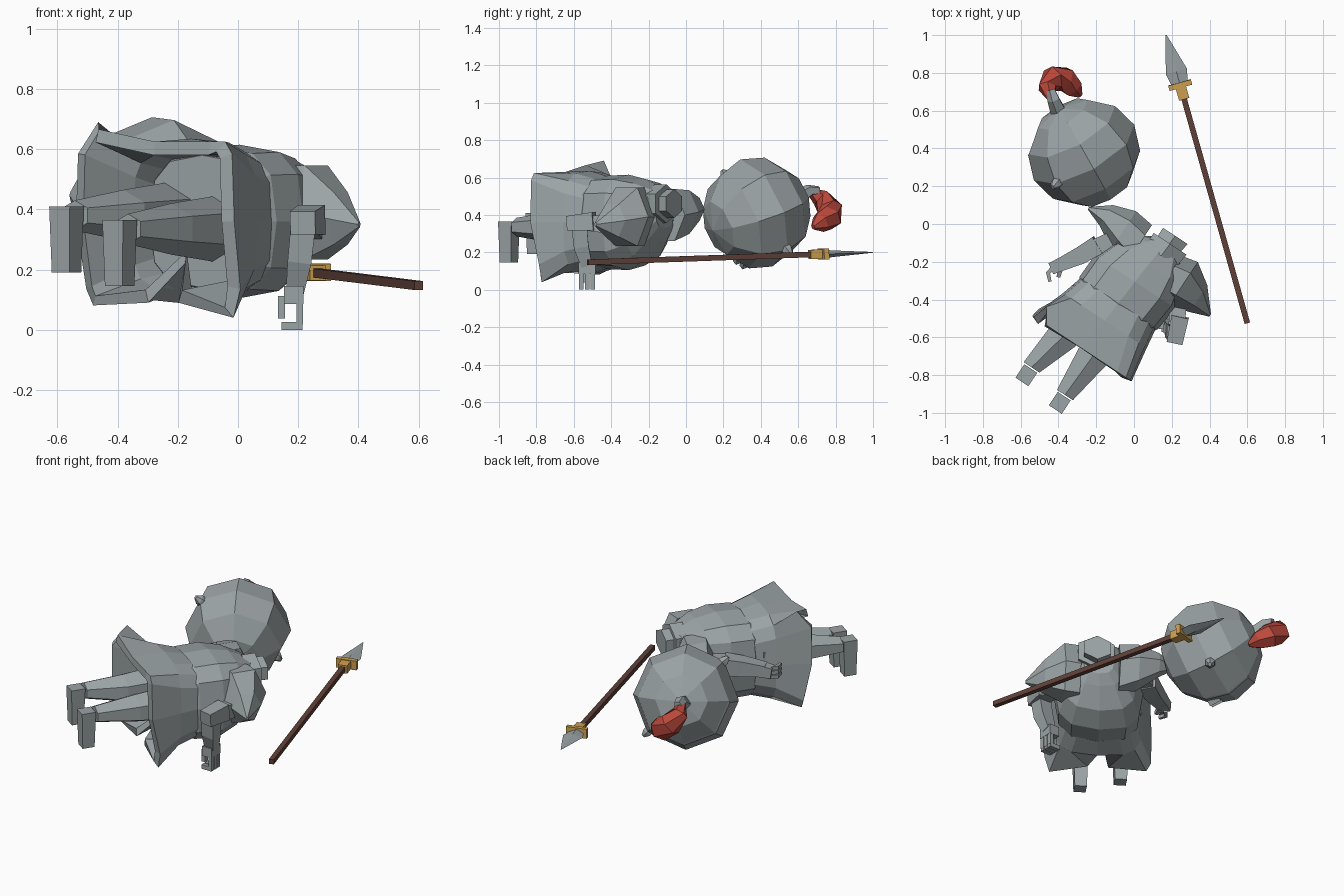
import bpy, bmesh, math
from mathutils import Vector as V, Matrix

if "Cube" in bpy.data.objects:
    bpy.data.objects.remove(bpy.data.objects["Cube"])

def mat(name, rgb):
    m = bpy.data.materials.new(name)
    m.diffuse_color = (*rgb, 1)
    m.use_nodes = True
    m.node_tree.nodes["Principled BSDF"].inputs["Base Color"].default_value = m.diffuse_color
    return m

STEEL = mat("steel grey", (0.33, 0.37, 0.38))
RED = mat("plume red", (0.50, 0.065, 0.045))
GOLD = mat("brass gold", (0.62, 0.35, 0.08))
WOOD = mat("dark wood", (0.115, 0.053, 0.04))

# body frame: a = across, b = towards the head, c = up (figure lies face down)
BODY = Matrix(((0.835, 0.55, 0, 0), (-0.55, 0.835, 0, -0.35), (0, 0, 1, 0.36), (0, 0, 0, 1)))

def finish(name, bm, m, frame=None):
    if frame:
        bm.transform(frame)
    bmesh.ops.recalc_face_normals(bm, faces=bm.faces)
    me = bpy.data.meshes.new(name)
    bm.to_mesh(me)
    bm.free()
    me.materials.append(m)
    ob = bpy.data.objects.new(name, me)
    bpy.context.collection.objects.link(ob)
    return ob

def loft(name, rings, m, frame=None, caps=(True, True)):
    bm = bmesh.new()
    rs = [[bm.verts.new(p) for p in r] for r in rings]
    n = len(rs[0])
    for r, s in zip(rs, rs[1:]):
        for i in range(n):
            j = (i + 1) % n
            bm.faces.new((r[i], r[j], s[j], s[i]))
    if caps[0]:
        bm.faces.new(rs[0])
    if caps[1]:
        bm.faces.new(rs[-1])
    return finish(name, bm, m, frame)

def oval(n, hw, hh, p=1.0, start=0.5):
    f = lambda v: math.copysign(abs(v) ** p, v) if abs(v) > 1e-6 else 0.0
    ts = [2 * math.pi * (i + start) / n for i in range(n)]
    return [(hw * f(math.cos(t)), hh * f(math.sin(t))) for t in ts]

def ring_b(b, a, c, hw, hh, n=12, p=0.7):
    return [(a + u, b, c + v) for u, v in oval(n, hw, hh, p, 0.0 if n >= 12 else 0.5)]

def tube(name, pts, radii, m, frame=None, n=4, up=(0, 0, 1), start=0.5):
    pts = [V(p) for p in pts]
    rings = []
    for i, p in enumerate(pts):
        d = (pts[min(i + 1, len(pts) - 1)] - pts[max(i - 1, 0)]).normalized()
        s = d.cross(V(up)).normalized()
        t = s.cross(d)
        r = radii[i] if isinstance(radii[i], tuple) else (radii[i], radii[i])
        rings.append([p + s * u + t * w for u, w in oval(n, *r, 1, start)])
    return loft(name, rings, m, frame)

def box(name, c, size, m, frame=None, taper=1.0):
    bm = bmesh.new()
    bmesh.ops.create_cube(bm, size=1)
    for v in bm.verts:
        k = taper if v.co.z < 0 else 1
        v.co = V((v.co.x * size[0] * k, v.co.y * size[1] * k, v.co.z * size[2])) + V(c)
    return finish(name, bm, m, frame)

# flared coat skirt, hollow, with a notch between the legs on the underside
hem = []
for i, (a, b, c) in enumerate(ring_b(-0.41, -0.06, 0, 0.315, 0.315, 16, 0.35)):
    if c < -0.1:
        b += 0.05
    if i in (11, 13):                       # sides of the notch
        a, c = -0.06 + (i - 12) * 0.06, -0.27
    if i == 12:                             # top of the notch
        b, c = b + 0.13, -0.14
    if i == 6:                              # raised far corner of the back panel
        b, c = b + 0.08, 0.33
    if i in (2, 3, 4):
        c = 0.265
    if i == 14:
        c = -0.32
    hem.append((a, b, c))
skirt = loft("coat_skirt", [hem, ring_b(-0.22, -0.04, 0, 0.265, 0.275, 16, 0.6),
                            ring_b(-0.08, -0.03, 0, 0.235, 0.24, 16, 0.7)], STEEL, BODY, (False, True))
sol = skirt.modifiers.new("thickness", 'SOLIDIFY')
sol.thickness = 0.045

# torso armour
loft("torso", [ring_b(-0.17, -0.03, 0.0, 0.21, 0.22), ring_b(-0.10, -0.03, 0.0, 0.25, 0.25),
               ring_b(0.04, -0.02, 0.0, 0.255, 0.255), ring_b(0.16, -0.01, 0.015, 0.215, 0.215),
               ring_b(0.25, 0.0, 0.05, 0.14, 0.14), ring_b(0.29, 0.01, 0.07, 0.09, 0.10)], STEEL, BODY)

# stacked collar
for i, (b0, b1, r) in enumerate([(0.23, 0.31, 0.115), (0.29, 0.36, 0.085)]):
    loft(f"collar_{i}", [ring_b(b0, 0.02, 0.10, r, r * 0.9, 6, 1), ring_b(b1, 0.025, 0.10, r * 1.05, r * 0.9, 6, 1)],
         STEEL, BODY)

# pointed shoulder guards
def pauldron(name, stations):
    loft(name, [[(a, b + u, c + w) for u, w in oval(6, rb, rc, 1, 0)]
                for a, b, c, rb, rc in stations], STEEL, BODY)

pauldron("right_shoulder_guard", [(0.11, 0.16, 0.03, 0.13, 0.18), (0.20, 0.17, 0.03, 0.14, 0.18),
                                  (0.31, 0.15, 0.01, 0.085, 0.10), (0.41, 0.11, -0.01, 0.008, 0.01)])
pauldron("left_shoulder_guard", [(-0.11, 0.21, 0.04, 0.13, 0.16), (-0.22, 0.235, 0.055, 0.12, 0.135),
                                 (-0.34, 0.25, 0.07, 0.065, 0.07), (-0.44, 0.23, 0.07, 0.008, 0.008)])

# legs and downward pointing feet
for side, a0, a1, c, b in (("left", -0.18, -0.228, 0.03, -0.69), ("right", 0.01, 0.0, -0.015, -0.715)):
    loft(side + "_leg", [ring_b(-0.15, a0, c - 0.01, 0.12, 0.11, 6, 1), ring_b(-0.42, a0, c - 0.01, 0.098, 0.085, 6, 1),
                         ring_b(b + 0.05, a1, c - 0.01, 0.058, 0.05, 6, 1)], STEEL, BODY)
    box(side + "_foot", (a1, b, c - 0.09), (0.082, 0.085, 0.22), STEEL, BODY, 0.85)

# right arm: upper arm, elbow guard, forearm, curled hand
tube("right_upper_arm", [(0.24, -0.36, 0.34), (0.225, -0.54, 0.36)], [0.065, 0.06], STEEL)
tube("right_elbow_guard", [(0.245, -0.49, 0.365), (0.215, -0.63, 0.355)], [(0.065, 0.07), (0.06, 0.055)], STEEL)
tube("right_forearm", [(0.215, -0.57, 0.33), (0.205, -0.56, 0.23), (0.19, -0.53, 0.13)],
     [0.058, 0.056, 0.042], STEEL, up=(0, 1, 0))
box("right_palm", (0.185, -0.53, 0.115), (0.065, 0.09, 0.06), STEEL)
for i in range(3):
    y = -0.56 + 0.031 * i
    box(f"right_finger_{i}", (0.205, y, 0.055), (0.022, 0.024, 0.075), STEEL)
    box(f"right_fingertip_{i}", (0.18, y, 0.013), (0.07, 0.024, 0.026), STEEL)
box("right_thumb", (0.145, -0.54, 0.075), (0.024, 0.03, 0.075), STEEL)

# left arm reaching to the side
tube("left_upper_arm", [(-0.06, -0.06, 0.41), (-0.22, -0.13, 0.41)], [0.065, 0.06], STEEL)
tube("left_forearm", [(-0.19, -0.11, 0.41), (-0.28, -0.165, 0.40), (-0.40, -0.22, 0.39)],
     [0.072, 0.066, 0.048], STEEL)
tube("left_palm", [(-0.38, -0.21, 0.39), (-0.435, -0.235, 0.38)], [0.05, 0.045], STEEL)
for i in range(3):
    z = 0.35 + 0.027 * i
    tube(f"left_finger_{i}", [(-0.42, -0.22, z), (-0.455, -0.26, z), (-0.445, -0.305, z)], [0.016, 0.016, 0.012], STEEL)
tube("left_thumb", [(-0.39, -0.24, 0.36), (-0.40, -0.28, 0.35)], [0.018, 0.014], STEEL)

# helmet frame: S = side, F = face, U = crown
U = V((-0.46, 0.82, 0.33)).normalized()
S = V((-0.52, -0.52, 0.68))
S = (S - U * S.dot(U)).normalized()
F = S.cross(U)
C = V((-0.262, 0.378, 0.412))
HELM = Matrix.Translation(C) @ Matrix((S, F, U)).transposed().to_4x4()

# round helmet with a raised visor band
bm = bmesh.new()
bmesh.ops.create_uvsphere(bm, u_segments=8, v_segments=6, radius=0.302)
for v in bm.verts:
    v.co.z *= 0.95
band = [f for f in bm.faces if f.calc_center_median().normalized().y > 0.5
        and abs(f.calc_center_median().z) < 0.17]
bmesh.ops.inset_region(bm, faces=band, thickness=0.012, depth=0.008)
finish("helmet", bm, STEEL, HELM)

# visor grille teeth, side bolts, plume holder
for i in range(5):
    t = (i - 2) * 0.24
    p = V((math.sin(t), math.cos(t), -0.4)).normalized() * 0.28
    box(f"visor_tooth_{i}", p, (0.03, 0.04, 0.07), STEEL, HELM)
for s, side in ((1, "left"), (-1, "right")):
    tube(side + "_visor_bolt", [(s * 0.27, 0, 0), (s * 0.305, 0, 0), (s * 0.335, 0, 0)],
         [0.032, 0.03, 0.012], STEEL, HELM, 6)
tube("plume_holder", [(-0.40, 0.60, 0.49), (-0.425, 0.66, 0.53), (-0.44, 0.71, 0.53)], [0.045, 0.035, 0.025], STEEL, n=5)

# drooping red plume
tube("plume", [(-0.44, 0.67, 0.52), (-0.46, 0.72, 0.49), (-0.43, 0.77, 0.43), (-0.365, 0.765, 0.385),
               (-0.32, 0.72, 0.36), (-0.285, 0.68, 0.335)],
     [0.025, 0.05, 0.068, 0.07, 0.055, 0.015], RED, n=6)

# spear, built along its own y axis
tail, tip = V((0.60, -0.525, 0.147)), V((0.17, 1.0, 0.20))
d = (tip - tail).normalized()
r = d.cross(V((0, 0, 1))).normalized()
SPEAR = Matrix.Translation(tail) @ Matrix((r, d, r.cross(d))).transposed().to_4x4()
L = (tip - tail).length
tube("spear_shaft", [(0, 0, 0), (0, L - 0.29, 0)], [0.021, 0.021], WOOD, SPEAR, 4)
box("spear_socket", (0, L - 0.315, 0), (0.056, 0.075, 0.05), GOLD, SPEAR)
box("spear_crossbar", (0, L - 0.275, 0), (0.125, 0.028, 0.058), GOLD, SPEAR)
tube("spear_blade", [(0, L - 0.275, 0), (0, L - 0.20, 0), (0, L, 0)],
     [(0.042, 0.022), (0.058, 0.016), (0.003, 0.002)], STEEL, SPEAR, start=0)
